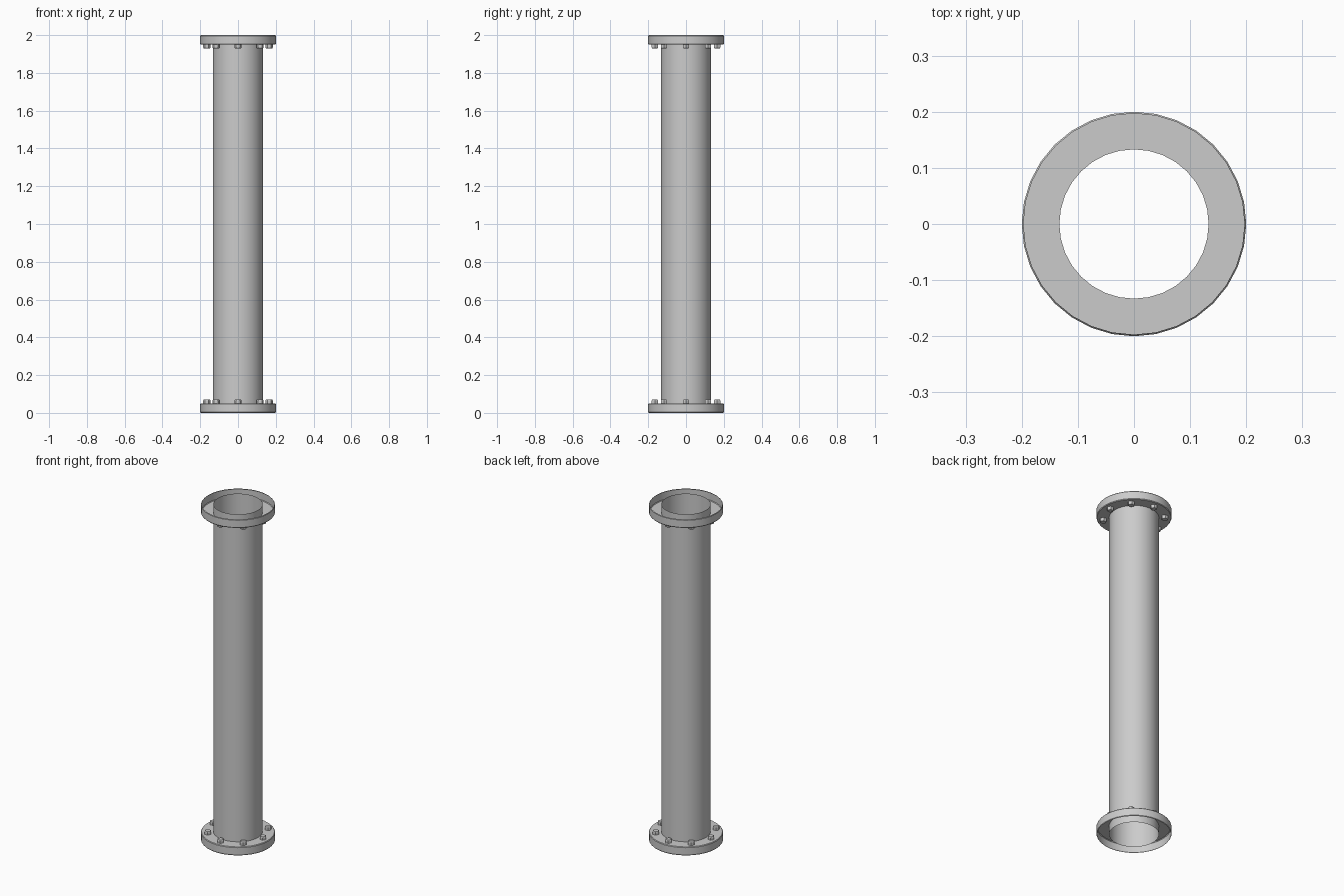
import bpy, math

if "Cube" in bpy.data.objects:
    bpy.data.objects.remove(bpy.data.objects["Cube"])

SEG = 32


def lathe(name, profile, seg=SEG, center=(0, 0), cap=False):
    """Revolve an (r, z) profile about a vertical axis."""
    verts, faces = [], []
    for r, z in profile:
        for i in range(seg):
            a = 2 * math.pi * i / seg
            verts.append((center[0] + r * math.cos(a), center[1] + r * math.sin(a), z))
    for k in range(len(profile) - 1):
        for i in range(seg):
            j = (i + 1) % seg
            faces.append((k * seg + i, k * seg + j, (k + 1) * seg + j, (k + 1) * seg + i))
    if cap:
        faces.append(tuple((len(profile) - 1) * seg + i for i in range(seg)))
    mesh = bpy.data.meshes.new(name)
    mesh.from_pydata(verts, [], faces)
    obj = bpy.data.objects.new(name, mesh)
    bpy.context.collection.objects.link(obj)
    bpy.ops.object.select_all(action='DESELECT')
    obj.select_set(True)
    bpy.context.view_layer.objects.active = obj
    bpy.ops.object.shade_smooth_by_angle(angle=math.radians(30))
    return obj


def mirror_up(obj, name):
    """Copy a lower part to the top end, flipped about z = 1."""
    mesh = obj.data.copy()
    for v in mesh.vertices:
        v.co.z = 2 - v.co.z
    mesh.flip_normals()
    bpy.context.collection.objects.link(bpy.data.objects.new(name, mesh))


# Open tube running the full height
lathe("pipe", [(0.133, 0), (0.133, 2)])

# Hollow flange collars, open at the pipe ends
flange = lathe("flange_bottom", [(0.197, 0), (0.2, 0.004), (0.2, 0.047),
                                 (0.197, 0.051), (0.133, 0.051)])
mirror_up(flange, "flange_top")

# Ring of eight hex bolt heads on each flange
for i in range(8):
    a = math.pi / 4 * i
    bolt = lathe(f"bolt_bottom_{i}", [(0.019, 0.051), (0.019, 0.066), (0.016, 0.07)], 6,
                 (0.165 * math.cos(a), 0.165 * math.sin(a)), cap=True)
    mirror_up(bolt, f"bolt_top_{i}")
